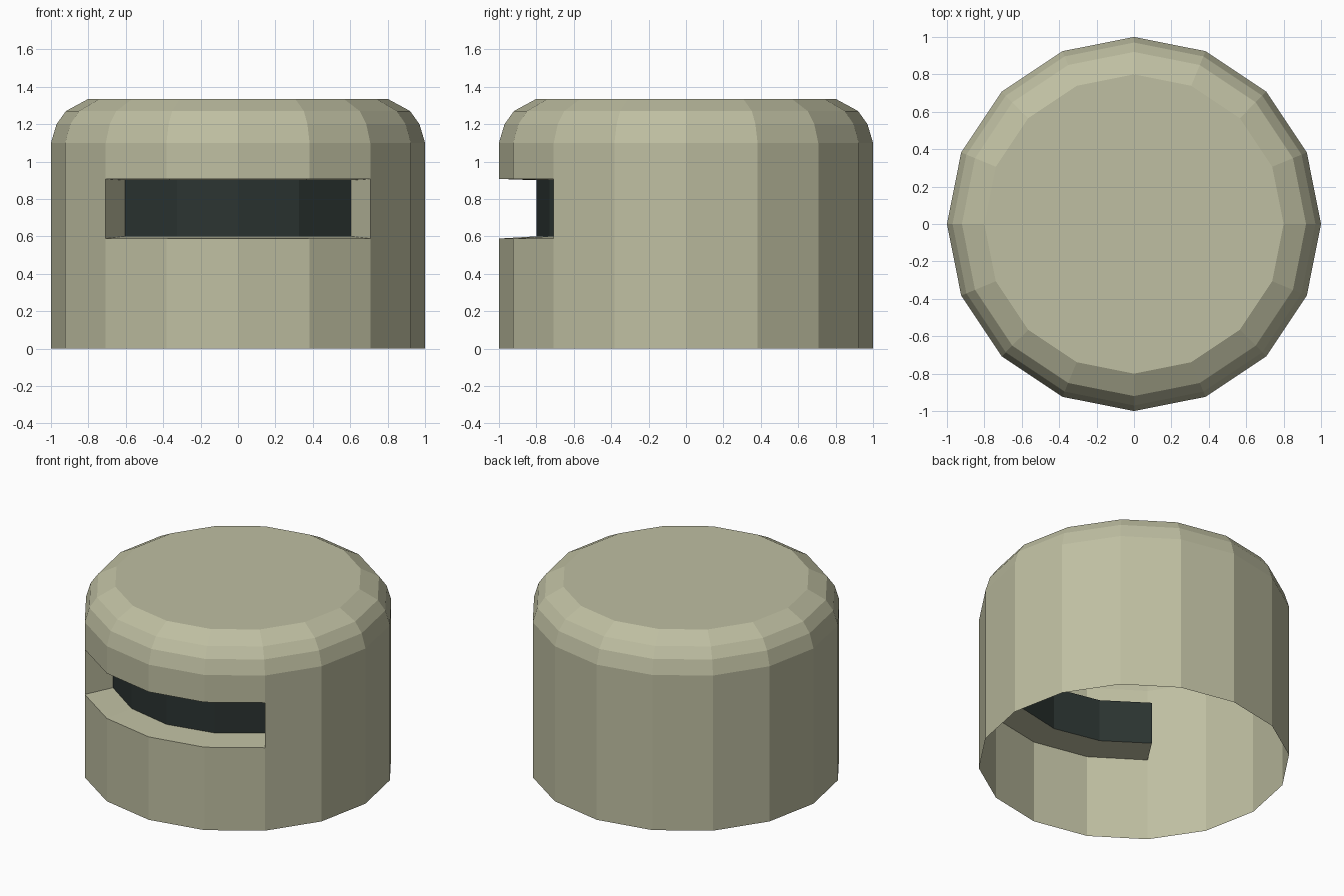
import bpy, bmesh
from math import cos, sin, tau

if "Cube" in bpy.data.objects:
    bpy.data.objects.remove(bpy.data.objects["Cube"])

SIDES = 16
PROFILE = [(1, 0), (1, 0.588), (1, 0.907), (1, 1.10), (0.97, 1.20), (0.92, 1.27), (0.80, 1.335)]
SLOT_ROW, SLOT_START, SLOT_END = 1, 10, 14
RECESS = [(-0.603, -0.54), (-0.325, -0.73), (0, -0.80), (0.325, -0.73), (0.603, -0.54)]


def material(name, color):
    m = bpy.data.materials.new(name)
    m.diffuse_color = color
    m.use_nodes = True
    m.node_tree.nodes["Principled BSDF"].inputs["Base Color"].default_value = m.diffuse_color
    return m


bm = bmesh.new()

# Open-bottomed shell with rounded shoulder, leaving the slot faces out
rings = [[bm.verts.new((r * cos(tau * k / SIDES), r * sin(tau * k / SIDES), z))
          for k in range(SIDES)] for r, z in PROFILE]
for i in range(len(rings) - 1):
    for k in range(SIDES):
        if i == SLOT_ROW and SLOT_START <= k < SLOT_END:
            continue
        n = (k + 1) % SIDES
        bm.faces.new((rings[i][k], rings[i][n], rings[i + 1][n], rings[i + 1][k]))
bm.faces.new(rings[-1])

# Dark visor panel set back in the slot
low = [bm.verts.new((x, y, 0.60)) for x, y in RECESS]
high = [bm.verts.new((x, y, 0.90)) for x, y in RECESS]
for j in range(len(RECESS) - 1):
    bm.faces.new((low[j], low[j + 1], high[j + 1], high[j])).material_index = 1

# Slot walls joining shell and panel
span = slice(SLOT_START, SLOT_END + 1)
outer = rings[SLOT_ROW][span] + rings[SLOT_ROW + 1][span][::-1]
inner = low + high[::-1]
for j in range(len(outer)):
    n = (j + 1) % len(outer)
    bm.faces.new((outer[j], outer[n], inner[n], inner[j]))

mesh = bpy.data.meshes.new("helmet_shell")
bm.to_mesh(mesh)
bm.free()
mesh.materials.append(material("shell_khaki", (0.52, 0.52, 0.36, 1)))
mesh.materials.append(material("visor_dark", (0.024, 0.034, 0.031, 1)))
helmet = bpy.data.objects.new("helmet_shell", mesh)
bpy.context.collection.objects.link(helmet)
